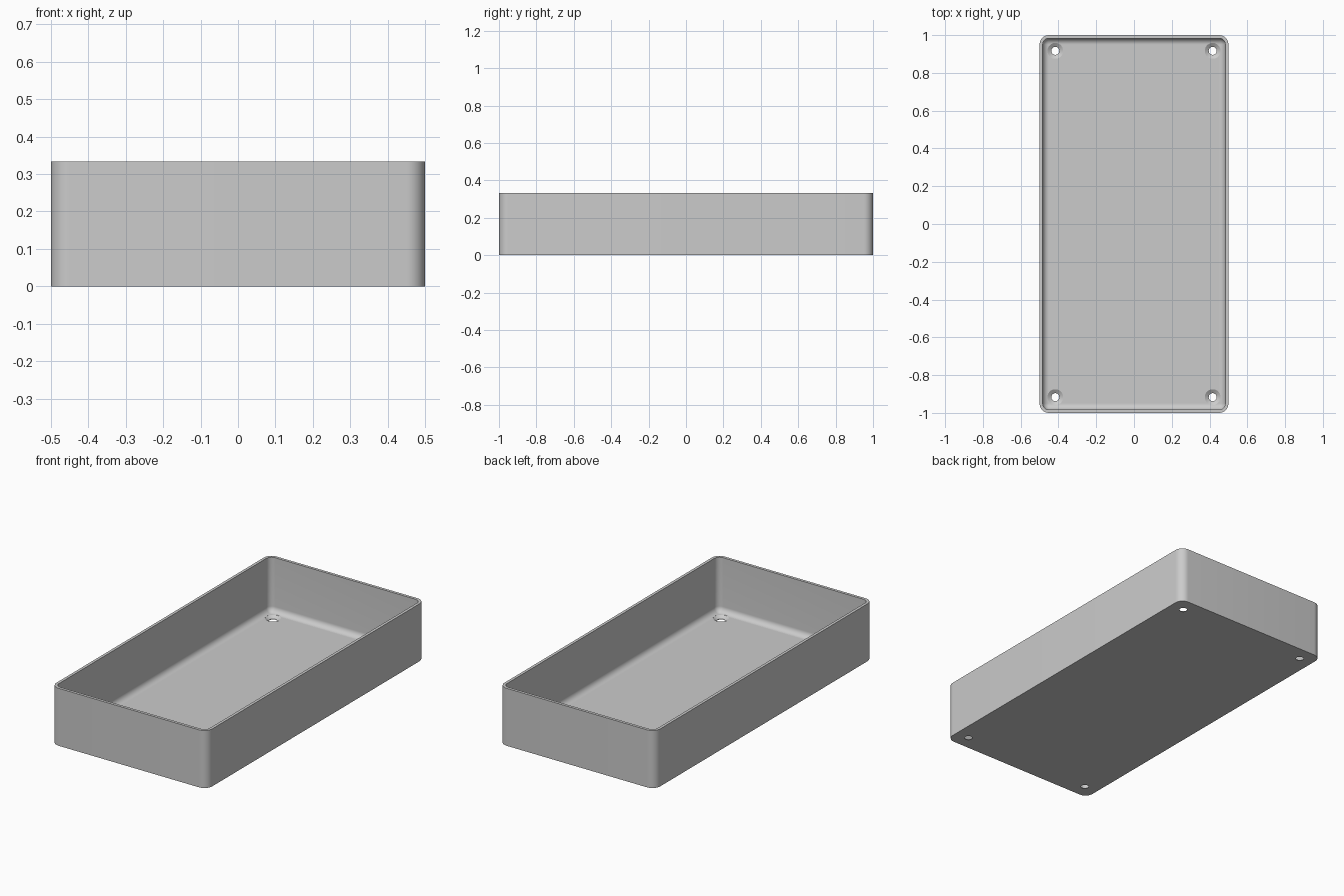
import bpy
import bmesh
from math import sin, cos, pi

if "Cube" in bpy.data.objects:
    bpy.data.objects.remove(bpy.data.objects["Cube"], do_unlink=True)

MM = 1 / 60                 # the tray is laid out in sixtieths of a unit
HALF_X, HALF_Y, HEIGHT = 0.5, 1.0, 20 * MM
WALL, CORNER = MM, 3 * MM
FILLET = CORNER - WALL
STEPS = 10

grey = bpy.data.materials.new("light grey plastic")
grey.use_nodes = True
colour = (0.6, 0.6, 0.6, 1)
grey.diffuse_color = colour
grey.node_tree.nodes["Principled BSDF"].inputs["Base Color"].default_value = colour


def make_object(name, bm):
    bmesh.ops.recalc_face_normals(bm, faces=bm.faces)
    mesh = bpy.data.meshes.new(name)
    bm.to_mesh(mesh)
    bm.free()
    mesh.materials.append(grey)
    obj = bpy.data.objects.new(name, mesh)
    bpy.context.collection.objects.link(obj)
    return obj


def rounded_ring(bm, inset, z):
    """Rounded rectangle, inset from the outer outline."""
    radius = max(CORNER - inset, 0.0005)
    cx, cy = HALF_X - inset - radius, HALF_Y - inset - radius
    ring = []
    for q, (sx, sy) in enumerate([(1, 1), (-1, 1), (-1, -1), (1, -1)]):
        for i in range(STEPS + 1):
            a = (q + i / STEPS) * pi / 2
            ring.append(bm.verts.new((sx * cx + radius * cos(a),
                                      sy * cy + radius * sin(a), z)))
    return ring


def circle_ring(bm, x, y, radius, z, count=48):
    return [bm.verts.new((x + radius * cos(2 * pi * i / count),
                          y + radius * sin(2 * pi * i / count), z))
            for i in range(count)]


def loft(bm, rings):
    """Skin the rings in order and cap both ends."""
    for a, b in zip(rings, rings[1:]):
        for i in range(len(a)):
            j = (i + 1) % len(a)
            bm.faces.new((a[i], a[j], b[j], b[i]))
    bm.faces.new(rings[0])
    bm.faces.new(rings[-1])


# Tray shell: outer wall, rim, inner wall, rounded floor edge
section = [(0, 0), (0, HEIGHT), (WALL, HEIGHT)]
for i in range(STEPS + 1):
    a = i / STEPS * pi / 2
    section.append((WALL + FILLET * (1 - cos(a)), WALL + FILLET * (1 - sin(a))))
bm = bmesh.new()
loft(bm, [rounded_ring(bm, inset, z) for inset, z in section])
tray = make_object("tray", bm)

# Countersunk screw holes in the four floor corners
hole_section = [(0.021, -MM), (0.021, 0.003), (0.0417, WALL), (0.0417, 2 * MM)]
bm = bmesh.new()
for sx in (-1, 1):
    for sy in (-1, 1):
        x, y = sx * (HALF_X - 5 * MM), sy * (HALF_Y - 5 * MM)
        loft(bm, [circle_ring(bm, x, y, r, z) for r, z in hole_section])
cutter = make_object("screw_hole_cutter", bm)
cutter.hide_render = True

cut = tray.modifiers.new("screw holes", "BOOLEAN")
cut.operation = "DIFFERENCE"
cut.solver = "EXACT"
cut.object = cutter

bpy.ops.object.select_all(action="DESELECT")
bpy.context.view_layer.objects.active = tray
tray.select_set(True)
bpy.ops.object.modifier_apply(modifier=cut.name)
bpy.data.objects.remove(cutter, do_unlink=True)
bpy.ops.object.shade_smooth_by_angle(angle=pi / 6)
